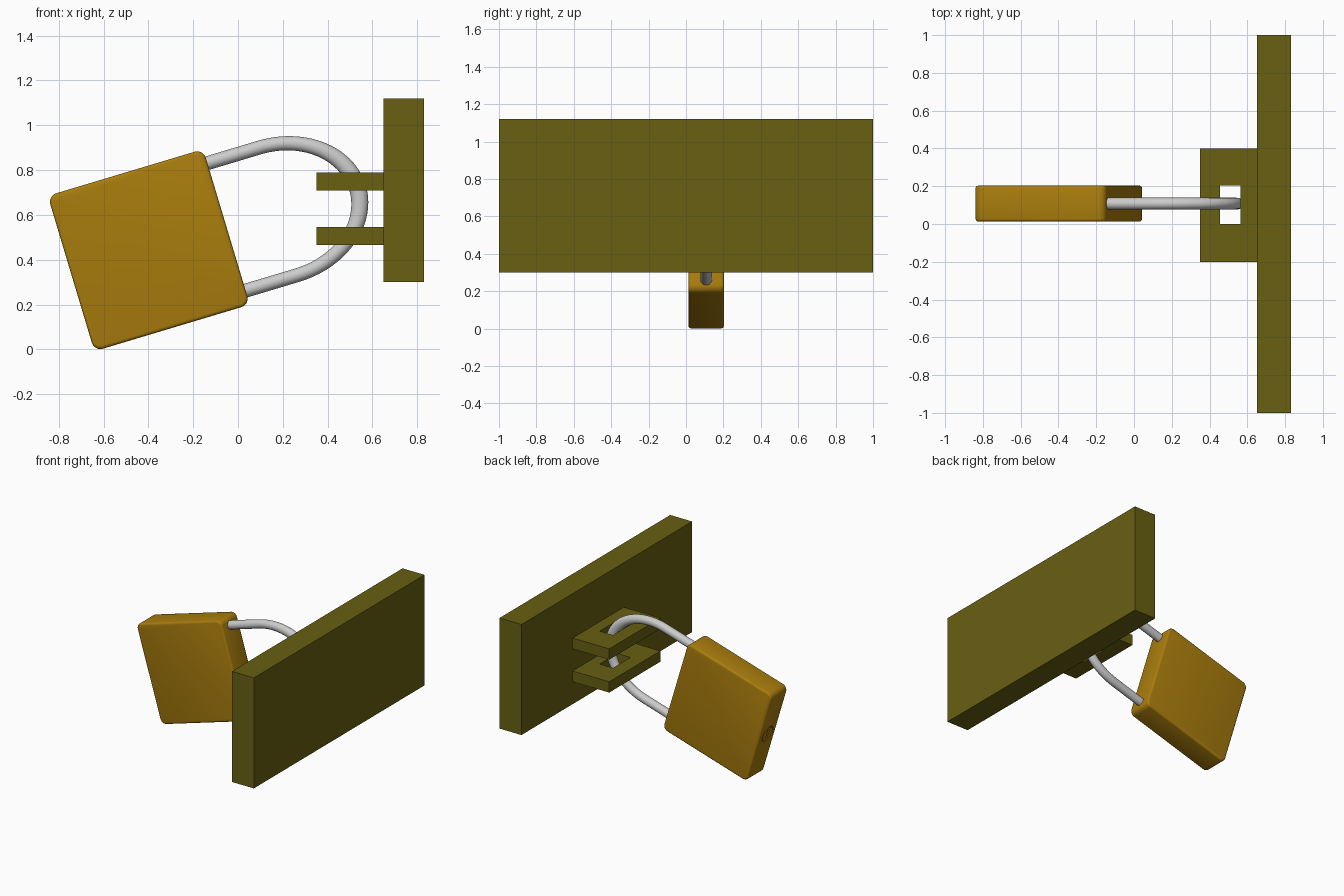
import bpy, bmesh, math
from mathutils import Matrix, Vector

if "Cube" in bpy.data.objects:
    bpy.data.objects.remove(bpy.data.objects["Cube"])

TILT = math.radians(16.7)
CENTRE = Vector((-0.398, 0.108, 0.4425))
# padlock frame: local x runs out of the body along the shackle legs
LOCK = Matrix.Translation(CENTRE) @ Matrix.Rotation(-TILT, 4, 'Y')
S, D = 0.724, 0.19          # body side and thickness


def material(name, col):
    m = bpy.data.materials.new(name)
    m.diffuse_color = (*col, 1)
    m.use_nodes = True
    m.node_tree.nodes["Principled BSDF"].inputs["Base Color"].default_value = m.diffuse_color
    return m


OLIVE = material("olive_paint", (0.14, 0.115, 0.006))
BRASS = material("brass", (0.40, 0.205, 0.004))


def finish(name, bm, mat=None, matrix=None, smooth=False):
    bmesh.ops.recalc_face_normals(bm, faces=bm.faces)
    me = bpy.data.meshes.new(name)
    bm.to_mesh(me)
    bm.free()
    ob = bpy.data.objects.new(name, me)
    bpy.context.collection.objects.link(ob)
    if mat:
        me.materials.append(mat)
    if matrix:
        ob.matrix_world = matrix
    if smooth:
        smooth_by_angle(ob)
    return ob


def smooth_by_angle(ob):
    bpy.ops.object.select_all(action='DESELECT')
    ob.select_set(True)
    bpy.context.view_layer.objects.active = ob
    bpy.ops.object.shade_smooth_by_angle(angle=math.radians(35))


def box(size, centre):
    bm = bmesh.new()
    bmesh.ops.create_cube(bm, size=1, matrix=Matrix.Translation(centre) @ Matrix.Diagonal((*size, 1)))
    return bm


def x_cylinder(radius, x0, x1):
    bm = bmesh.new()
    bmesh.ops.create_cone(bm, cap_ends=True, segments=32, radius1=radius, radius2=radius, depth=x1 - x0,
                          matrix=Matrix.Translation(((x0 + x1) / 2, 0, 0)) @ Matrix.Rotation(math.pi / 2, 4, 'Y'))
    return bm


def cut(ob, cutter):
    mod = ob.modifiers.new("cut", 'BOOLEAN')
    mod.operation = 'DIFFERENCE'
    mod.solver = 'EXACT'
    mod.object = cutter
    bpy.context.view_layer.objects.active = ob
    bpy.ops.object.modifier_apply(modifier="cut")
    bpy.data.objects.remove(cutter)


# wall plate
finish("wall_plate", box((0.18, 2.0, 0.82), (0.74, 0, 0.71)), OLIVE)

# two hasp tabs, each with a square hole
xs, ys = (0.35, 0.455, 0.565, 0.66), (-0.2, 0.0, 0.205, 0.4)
for name, z in (("upper_tab", 0.71), ("lower_tab", 0.466)):
    bm = bmesh.new()
    grid = [[bm.verts.new((x, y, z)) for y in ys] for x in xs]
    for i in range(3):
        for j in range(3):
            if (i, j) != (1, 1):
                bm.faces.new((grid[i][j], grid[i + 1][j], grid[i + 1][j + 1], grid[i][j + 1]))
    ext = bmesh.ops.extrude_face_region(bm, geom=bm.faces[:], use_keep_orig=True)
    bmesh.ops.translate(bm, vec=(0, 0, 0.08), verts=[g for g in ext["geom"] if isinstance(g, bmesh.types.BMVert)])
    flat = [e for e in bm.edges if len(e.link_faces) == 2 and e.calc_face_angle(1) < 0.01]
    bmesh.ops.dissolve_edges(bm, edges=[e for e in flat if all(f.normal.z == 0 for f in e.link_faces)], use_verts=False)
    finish(name, bm, OLIVE)

# padlock body: big corner rounding, then a small softening of the rims
bm = box((S, D, S), (0, 0, 0))
corners = [e for e in bm.edges if abs((e.verts[0].co - e.verts[1].co).y) > 0.1]
bmesh.ops.bevel(bm, geom=corners, offset=0.04, segments=6, profile=0.5, affect='EDGES')
rims = [e for e in bm.edges if abs(e.verts[0].co.y - e.verts[1].co.y) < 1e-4]
bmesh.ops.bevel(bm, geom=rims, offset=0.014, segments=3, profile=0.5, affect='EDGES')
body = finish("lock_body", bm, BRASS, LOCK)

# key plug sitting in a recess in the far end, with a keyway
end = -S / 2
bpy.context.view_layer.update()
cut(body, finish("plug_cutter", x_cylinder(0.062, end - 0.05, end + 0.04), None, LOCK))
smooth_by_angle(body)
plug = finish("key_plug", x_cylinder(0.054, end + 0.001, end + 0.045), BRASS, LOCK)
cut(plug, finish("keyway_cutter", box((0.1, 0.018, 0.07), (end - 0.02, 0, 0)), None, LOCK))
smooth_by_angle(plug)

# shackle: round bar swept through a half turn stretched lengthwise
R, r, BEND, STRETCH, N, SIDES = 0.297, 0.031, 0.605, 1.237, 40, 20
bm = bmesh.new()
rings = []
stations = [(0.30, -math.pi / 2)] + [(BEND, -math.pi / 2 + math.pi * k / N) for k in range(N + 1)] + [(0.30, math.pi / 2)]
for base, t in stations:
    ring = []
    for k in range(SIDES):
        a = 2 * math.pi * k / SIDES
        rad = R + r * math.cos(a)
        ring.append(bm.verts.new((base + STRETCH * rad * math.cos(t), r * math.sin(a), rad * math.sin(t))))
    rings.append(ring)
for p, q in zip(rings, rings[1:]):
    for k in range(SIDES):
        n = (k + 1) % SIDES
        bm.faces.new((p[k], p[n], q[n], q[k]))
bm.faces.new(rings[0])
bm.faces.new(rings[-1])
finish("shackle", bm, None, LOCK, True)
